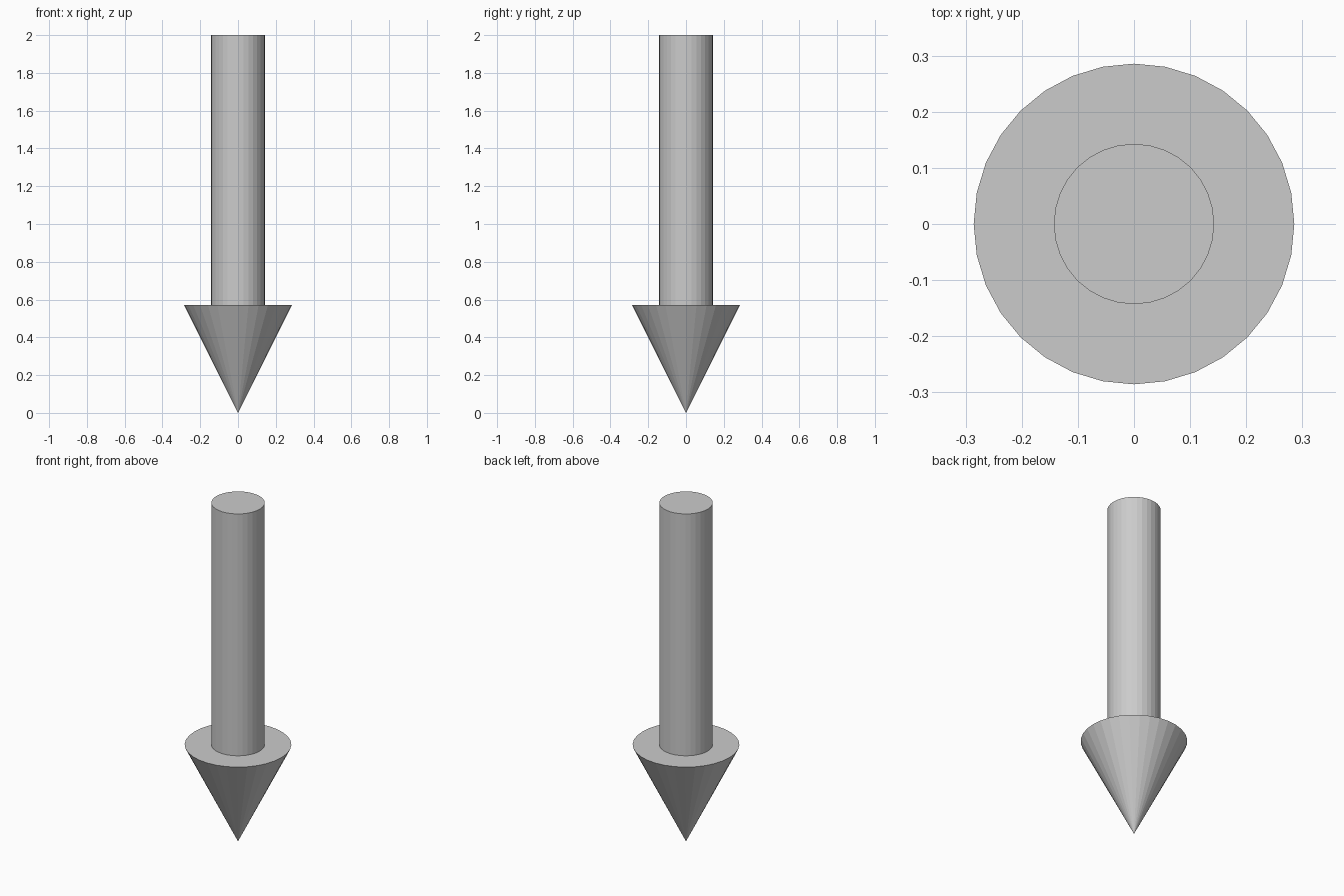
import bpy

if "Cube" in bpy.data.objects:
    bpy.data.objects.remove(bpy.data.objects["Cube"])

SIDES = 32
UNIT = 2 / 7            # head radius; all other sizes follow from it
HEAD_HEIGHT = 2 * UNIT
TOTAL_HEIGHT = 2.0


def tapered(name, r_bottom, r_top, z_bottom, z_top):
    """Flat-faced round part standing between two heights."""
    bpy.ops.mesh.primitive_cone_add(
        vertices=SIDES, radius1=r_bottom, radius2=r_top,
        depth=z_top - z_bottom, location=(0, 0, (z_bottom + z_top) / 2))
    part = bpy.context.object
    part.name = name
    return part


# Arrow head, tip pointing down
tapered("arrow_head", 0, UNIT, 0, HEAD_HEIGHT)

# Straight shaft on top of the head
tapered("arrow_shaft", UNIT / 2, UNIT / 2, HEAD_HEIGHT, TOTAL_HEIGHT)
